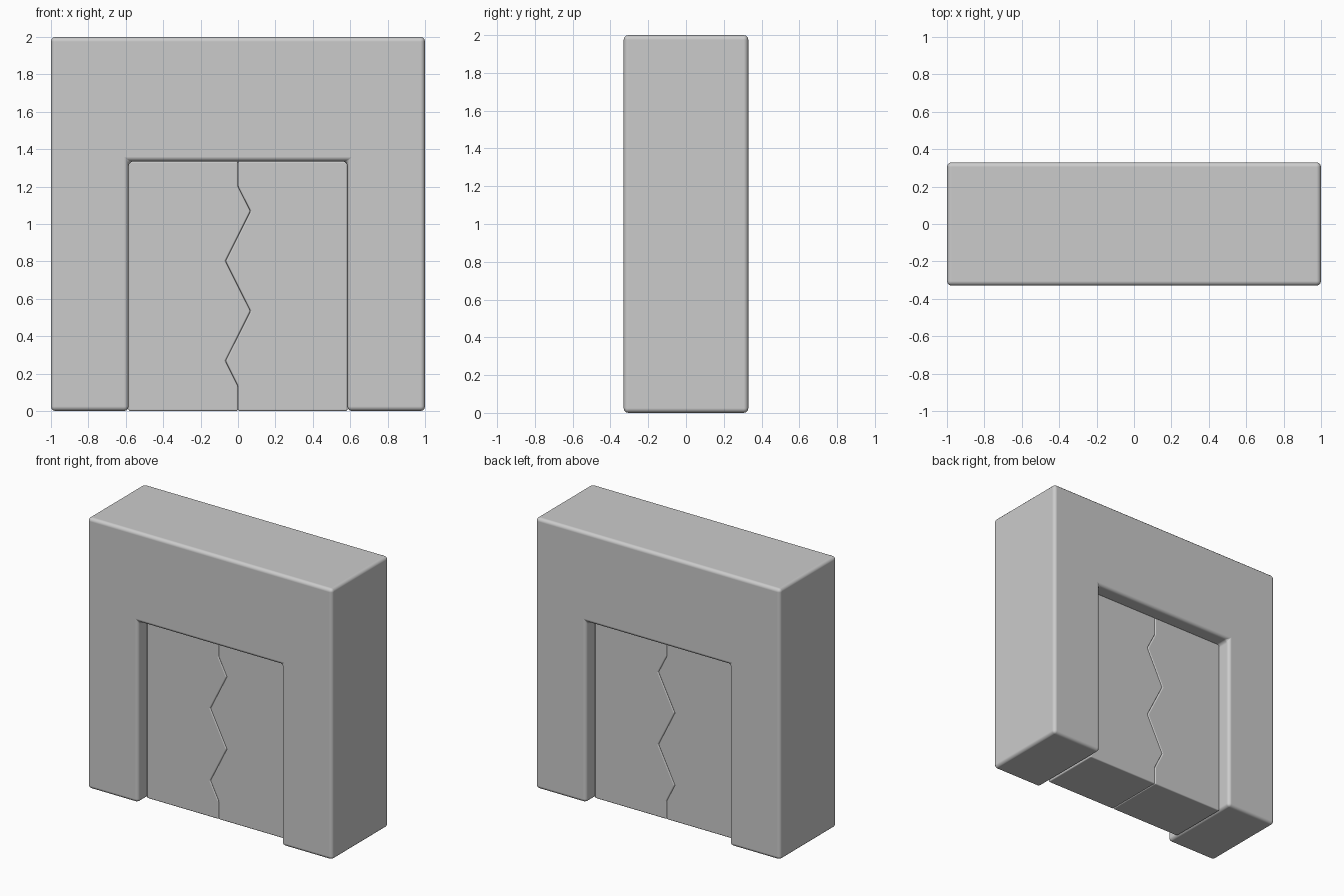
import bpy
import bmesh

if "Cube" in bpy.data.objects:
    bpy.data.objects.remove(bpy.data.objects["Cube"])


def slab(name, profile, half_depth, bevel):
    """Extrude an x/z outline symmetrically in y and round its edges."""
    bm = bmesh.new()
    face = bm.faces.new([bm.verts.new((x, -half_depth, z)) for x, z in profile])
    ext = bmesh.ops.extrude_face_region(bm, geom=[face])
    moved = [v for v in ext["geom"] if isinstance(v, bmesh.types.BMVert)]
    bmesh.ops.translate(bm, verts=moved, vec=(0, 2 * half_depth, 0))
    bmesh.ops.recalc_face_normals(bm, faces=bm.faces)
    mesh = bpy.data.meshes.new(name)
    bm.to_mesh(mesh)
    bm.free()
    obj = bpy.data.objects.new(name, mesh)
    bpy.context.collection.objects.link(obj)
    mod = obj.modifiers.new("rounded_edges", "BEVEL")
    mod.width = bevel
    mod.segments = 3
    mod.limit_method = "ANGLE"
    mod.angle_limit = 0.3
    mod.harden_normals = True
    for p in mesh.polygons:
        p.use_smooth = True
    return obj


W, H = 0.585, 1.335   # opening half width and height

# Thick surround with the doorway opening
slab("door_frame", [(-1, 0), (-W, 0), (-W, H), (W, H), (W, 0),
                    (1, 0), (1, 2), (-1, 2)], 0.33, 0.025)

# Zigzag seam shared by both door leaves, from bottom to top
seam = [(0, 0), (0, 0.133)]
seam += [(0.067 * (-1 if i % 2 == 0 else 1), 0.267 * (i + 1)) for i in range(4)]
seam += [(0, 1.2), (0, H)]

# Recessed interlocking leaves
for name, side in (("left_door", -1), ("right_door", 1)):
    slab(name, seam + [(side * W, H), (side * W, 0)], 0.23, 0.009)
